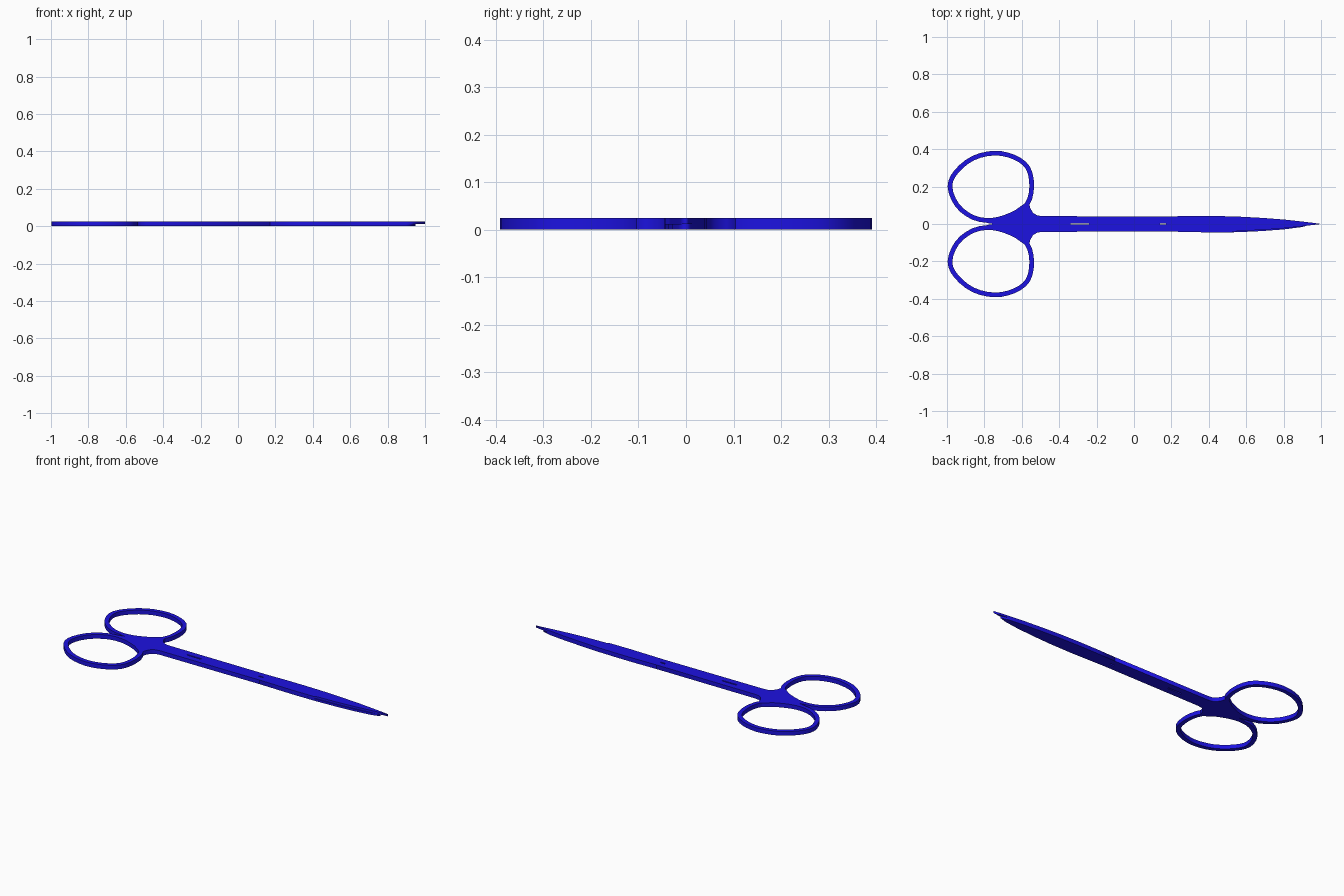
import bpy
from mathutils import Vector

if "Cube" in bpy.data.objects:
    bpy.data.objects.remove(bpy.data.objects["Cube"])

T = 0.025  # full thickness
blue = bpy.data.materials.new("blue")
blue.diffuse_color = (0.012, 0.006, 0.75, 1)
blue.use_nodes = True
blue.node_tree.nodes["Principled BSDF"].inputs["Base Color"].default_value = blue.diffuse_color


def plate(name, loops, z0, z1, side=1):
    """Extruded flat shape; a second loop cuts a hole."""
    cu = bpy.data.curves.new(name, 'CURVE')
    cu.dimensions = '2D'
    cu.fill_mode = 'BOTH'
    cu.extrude = (z1 - z0) / 2
    for pts in loops:
        sp = cu.splines.new('POLY')
        sp.points.add(len(pts) - 1)
        for p, (x, y) in zip(sp.points, pts):
            p.co = (x, y * side, 0, 1)
        sp.use_cyclic_u = True
    ob = bpy.data.objects.new(name, cu)
    ob.location.z = (z0 + z1) / 2
    bpy.context.collection.objects.link(ob)
    bpy.ops.object.select_all(action='DESELECT')
    bpy.context.view_layer.objects.active = ob
    ob.select_set(True)
    bpy.ops.object.convert(target='MESH')
    ob = bpy.context.object
    ob.data.materials.clear()
    ob.data.materials.append(blue)
    return ob


def smooth_loop(pts, steps=3):
    """Closed Catmull-Rom curve through the points."""
    v = [Vector(p) for p in pts]
    n, out = len(v), []
    for i in range(n):
        a, b, c, d = v[i - 1], v[i], v[(i + 1) % n], v[(i + 2) % n]
        for k in range(steps):
            t = k / steps
            out.append(0.5 * (2 * b + (c - a) * t + (2 * a - 5 * b + 4 * c - d) * t * t
                              + (3 * b - a - 3 * c + d) * t ** 3))
    return out


def offset(loop, dist):
    out = []
    for i, p in enumerate(loop):
        t = (loop[(i + 1) % len(loop)] - loop[i - 1]).normalized()
        out.append(p + Vector((t.y, -t.x)) * dist)
    return out


# finger ring centre line and half of the hub with its shank
ring = smooth_loop([(-0.547, 0.2), (-0.567, 0.3), (-0.64, 0.357), (-0.745, 0.379),
                    (-0.86, 0.352), (-0.95, 0.28), (-0.984, 0.2), (-0.945, 0.1),
                    (-0.86, 0.035), (-0.76, 0.02), (-0.655, 0.05), (-0.572, 0.105)])
shank = [(-0.79, 0.006), (-0.76, 0.025), (-0.65, 0.063), (-0.585, 0.11), (-0.562, 0.12),
         (-0.555, 0.085), (-0.54, 0.06), (-0.518, 0.046), (-0.49, 0.042), (0.17, 0.04),
         (0.17, 0.004), (0.14, 0.004), (0.14, 0), (-0.24, 0), (-0.245, 0.004),
         (-0.335, 0.004), (-0.34, 0), (-0.75, 0)]
for label, side in (("left", 1), ("right", -1)):
    plate(label + "_finger_ring", [offset(ring, 0.0125), offset(ring, -0.0125)], 0, T, side)
    plate(label + "_shank", [shank], 0, T, side)

# lapped blades: the upper one is set back on the front edge towards the tip
back = [(0.17, 0.04), (0.3, 0.043), (0.42, 0.043), (0.55, 0.04), (0.68, 0.033),
        (0.8, 0.024), (0.9, 0.013)]
front = [(0.9, -0.016), (0.8, -0.029), (0.68, -0.038), (0.55, -0.044), (0.4, -0.045),
         (0.17, -0.04)]
upper_front = [(0.9, -0.012), (0.8, -0.023), (0.68, -0.032), (0.55, -0.037),
               (0.54, -0.044), (0.4, -0.045), (0.17, -0.04)]
plate("upper_blade", [back + [(0.96, 0.006), (1.0, 0.0)] + upper_front], T / 2, T)
plate("lower_blade", [back + [(0.95, -0.001)] + front], 0, T / 2)
